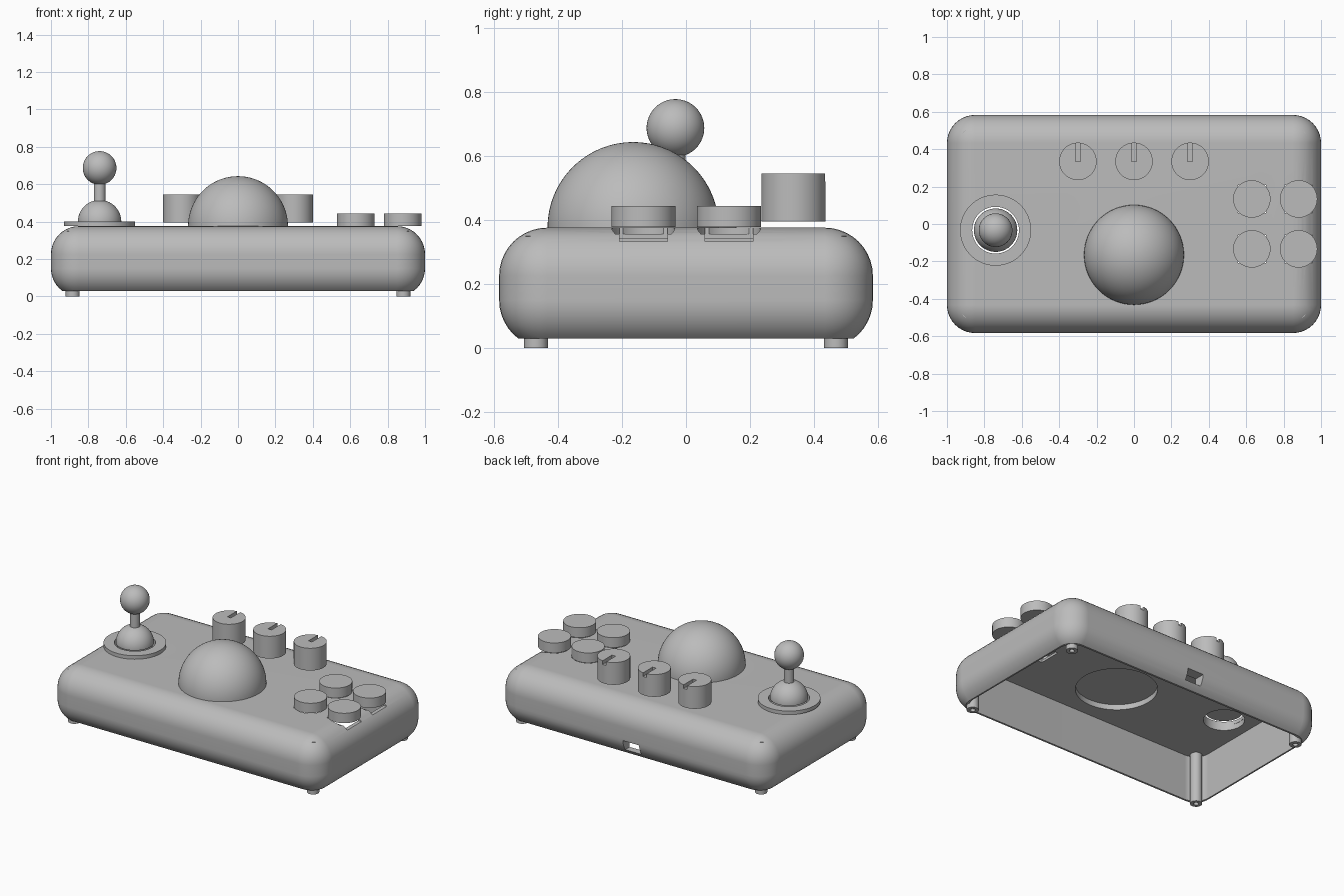
import bpy, bmesh, math
from mathutils import Vector

cube = bpy.data.objects.get("Cube")
if cube:
    bpy.data.objects.remove(cube, do_unlink=True)

grey = bpy.data.materials.new("plain grey")
grey.use_nodes = True
GREY = (0.5, 0.5, 0.5, 1)
grey.diffuse_color = GREY
grey.node_tree.nodes["Principled BSDF"].inputs["Base Color"].default_value = GREY


def finish(name, bm):
    bmesh.ops.recalc_face_normals(bm, faces=bm.faces)
    mesh = bpy.data.meshes.new(name)
    bm.to_mesh(mesh)
    bm.free()
    mesh.materials.append(grey)
    obj = bpy.data.objects.new(name, mesh)
    bpy.context.collection.objects.link(obj)
    return obj


def activate(obj):
    bpy.ops.object.select_all(action='DESELECT')
    obj.select_set(True)
    bpy.context.view_layer.objects.active = obj


def smooth(obj):
    activate(obj)
    bpy.ops.object.shade_smooth_by_angle(angle=math.radians(30))


def box(name, low, high, radius=0, vertical_only=False):
    """Box between two corners, optionally with rounded edges."""
    bm = bmesh.new()
    bmesh.ops.create_cube(bm, size=1)
    low, high = Vector(low), Vector(high)
    for v in bm.verts:
        v.co = (low + high) / 2 + v.co * (high - low)
    if radius:
        edges = [e for e in bm.edges if not vertical_only
                 or abs(e.verts[0].co.z - e.verts[1].co.z) > 0.01]
        bmesh.ops.bevel(bm, geom=edges, offset=radius, segments=10,
                        profile=0.5, affect='EDGES')
    return finish(name, bm)


def lathe(name, profile, x, y, steps=64):
    """Spin (radius, height) points about a vertical axis at x, y."""
    bm = bmesh.new()
    verts = [bm.verts.new((r, 0, z)) for r, z in profile]
    edges = [bm.edges.new(pair) for pair in zip(verts, verts[1:])]
    bmesh.ops.spin(bm, geom=verts + edges, cent=(0, 0, 0), axis=(0, 0, 1),
                   angle=math.tau, steps=steps)
    bmesh.ops.remove_doubles(bm, verts=bm.verts, dist=0.0001)
    bmesh.ops.translate(bm, verts=bm.verts, vec=(x, y, 0))
    return finish(name, bm)


def cylinder(name, x, y, r, z0, z1):
    return lathe(name, [(0, z0), (r, z0), (r, z1), (0, z1)], x, y)


def arc(r, z, start, end, n=20):
    """Points of a circle from one elevation to another, in degrees."""
    angles = [math.radians(start + (end - start) * i / n) for i in range(n + 1)]
    return [(max(0, r * math.cos(a)), z + r * math.sin(a)) for a in angles]


def cut(obj, *cutters):
    for cutter in cutters:
        cutter.hide_render = True
        mod = obj.modifiers.new("cut", 'BOOLEAN')
        mod.operation, mod.solver, mod.object = 'DIFFERENCE', 'EXACT', cutter
        activate(obj)
        bpy.ops.object.modifier_apply(modifier=mod.name)
        bpy.data.objects.remove(cutter, do_unlink=True)


STICK = (-0.74, -0.033)
BALL = (0, -0.165)
BUTTONS = [(x, y) for x in (0.63, 0.88) for y in (-0.133, 0.134)]
TOP = 0.376

# Rounded case, open underneath
case = box("case", (-1, -0.583, 0), (1, 0.583, TOP), 0.15)
cut(case,
    box("floor_cutter", (-2, -2, -1), (2, 2, 0.03)),
    box("cavity_cutter", (-0.93, -0.51, -0.1), (0.93, 0.51, 0.34), 0.1, True),
    cylinder("ball_hole", *BALL, 0.25, 0.3, 0.5),
    cylinder("stick_hole", *STICK, 0.125, 0.3, 0.5),
    box("port_hole", (-0.06, 0.45, 0.065), (0.06, 0.7, 0.135)))

# Square switch openings with round recesses under the buttons
for x, y in BUTTONS:
    cut(case,
        box("switch_hole", (x - 0.075, y - 0.075, 0.333), (x + 0.075, y + 0.075, 0.5)),
        cylinder("button_recess", x, y, 0.098, 0.356, 0.5))
smooth(case)
case.modifiers.new("even_shading", 'WEIGHTED_NORMAL').keep_sharp = True

# Corner posts with screw holes, which also serve as feet
for sx in (-1, 1):
    for sy in (-1, 1):
        post = lathe("corner_post", [(0, 0.1), (0.016, 0.1), (0.016, 0), (0.037, 0),
                                     (0.037, 0.35), (0, 0.35)],
                     0.884 * sx, 0.468 * sy, 32)
        smooth(post)

# Large half ball
smooth(lathe("track_ball", [(0, TOP)] + arc(0.267, TOP, 0, 90, 32), *BALL))

# Joystick: ring plate, pivot dome, shaft and knob
smooth(lathe("stick_plate", [(0.125, TOP), (0.19, TOP), (0.19, 0.4),
                             (0.125, 0.4), (0.125, TOP)], *STICK))
smooth(lathe("stick_dome", [(0, 0.4)] + arc(0.116, 0.4, 0, 90), *STICK))
smooth(cylinder("stick_shaft", *STICK, 0.031, 0.5, 0.62))
smooth(lathe("stick_knob", arc(0.09, 0.687, -90, 90, 32), *STICK))

# Push buttons
for x, y in BUTTONS:
    smooth(cylinder("push_button", x, y, 0.1, 0.378, 0.444))

# Dials with a pointer groove running to the back
for x in (-0.3, 0, 0.3):
    dial = cylinder("dial", x, 0.335, 0.1, 0.396, 0.545)
    cut(dial, box("groove", (x - 0.013, 0.335, 0.52), (x + 0.013, 0.5, 0.6)))
    smooth(dial)
